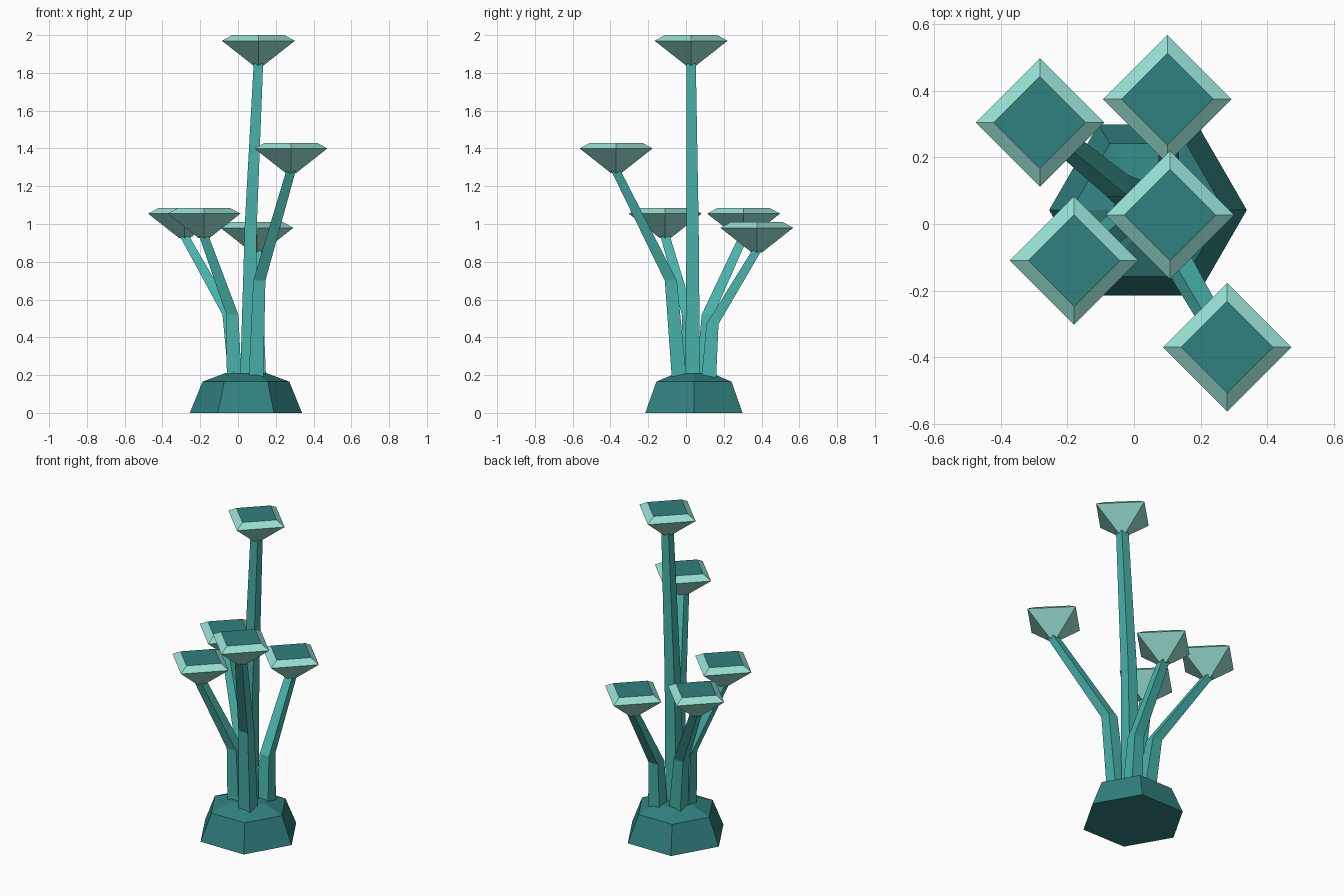
import bpy, bmesh, math
from mathutils import Vector

if "Cube" in bpy.data.objects:
    bpy.data.objects.remove(bpy.data.objects["Cube"])


def material(name, rgb):
    m = bpy.data.materials.new(name)
    m.diffuse_color = (*rgb, 1)
    m.use_nodes = True
    m.node_tree.nodes["Principled BSDF"].inputs["Base Color"].default_value = m.diffuse_color
    return m


STEM = material("stem_teal", (0.065, 0.45, 0.40))
DARK = material("deep_teal", (0.03, 0.22, 0.21))
PALE = material("pale_mint", (0.31, 0.74, 0.65))


def loft(name, sides, turn, rings, mats, top_index=0):
    """Skin horizontal polygon rings given as (x, y, z, radius), with closed ends."""
    bm = bmesh.new()
    loops = []
    for x, y, z, r in rings:
        loops.append([bm.verts.new((x + r * math.cos(turn + math.tau * i / sides),
                                    y + r * math.sin(turn + math.tau * i / sides), z))
                      for i in range(sides)])
    for a, b in zip(loops, loops[1:]):
        for i in range(sides):
            j = (i + 1) % sides
            bm.faces.new((a[i], a[j], b[j], b[i]))
    bm.faces.new(loops[0][::-1])
    bm.faces.new(loops[-1]).material_index = top_index
    bmesh.ops.recalc_face_normals(bm, faces=bm.faces)
    mesh = bpy.data.meshes.new(name)
    bm.to_mesh(mesh)
    bm.free()
    for m in mats:
        mesh.materials.append(m)
    obj = bpy.data.objects.new(name, mesh)
    bpy.context.collection.objects.link(obj)
    return obj


# Hexagonal rock base with a shallow stepped top
cx, cy = 0.042, 0.042
loft("base", 6, 0, [(cx, cy, 0, 0.297), (cx, cy, 0.165, 0.23),
                    (cx, cy, 0.21, 0.11)], [DARK])

# Bent stalks: root, bend, tip
stalks = [
    ((0.05, 0.035, 0.17), (0.068, 0.035, 1.0), (0.108, 0.027, 1.85)),
    ((0.095, -0.035, 0.17), (0.113, -0.08, 0.70), (0.28, -0.37, 1.28)),
    ((-0.02, 0.02, 0.17), (-0.03, 0.01, 0.52), (-0.18, -0.11, 0.935)),
    ((-0.01, 0.09, 0.17), (-0.05, 0.115, 0.52), (-0.283, 0.305, 0.935)),
    ((0.11, 0.12, 0.17), (0.105, 0.14, 0.47), (0.10, 0.375, 0.86)),
]
HALF_DIAGONAL = math.sqrt(0.5)
for n, path in enumerate(stalks, 1):
    # Square stalk that thins towards the tip
    loft(f"stalk_{n}", 4, math.pi / 4,
         [(*p, w * HALF_DIAGONAL) for p, w in zip(path, (0.078, 0.064, 0.05))], [STEM])

    # Diamond cap: narrow foot, wide rim, bevelled dark top
    x, y, z = path[-1]
    foot = z - 0.01
    loft(f"cap_{n}", 4, 0, [(x, y, foot, 0.028), (x, y, foot + 0.13, 0.193),
                            (x, y, foot + 0.16, 0.138)], [PALE, DARK], top_index=1)
